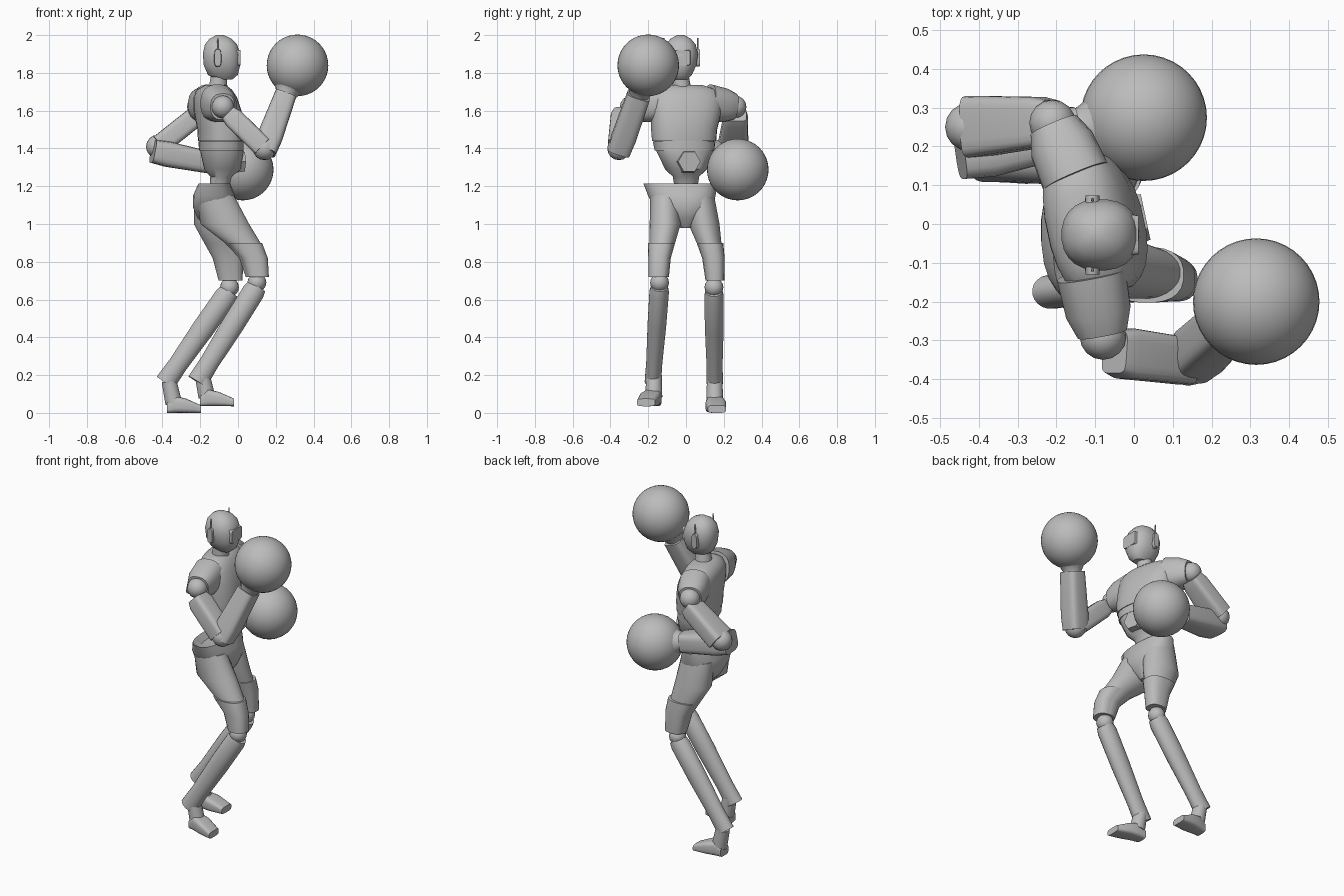
import bpy, bmesh, math
from mathutils import Vector

if "Cube" in bpy.data.objects:
    bpy.data.objects.remove(bpy.data.objects["Cube"])

grey = bpy.data.materials.new("plain_grey")
grey.use_nodes = True
COLOR = (0.5, 0.5, 0.5, 1)
grey.diffuse_color = COLOR
grey.node_tree.nodes["Principled BSDF"].inputs["Base Color"].default_value = COLOR

X, Y, Z = Vector((1, 0, 0)), Vector((0, 1, 0)), Vector((0, 0, 1))
YAW = math.radians(12)
FACING = Vector((math.cos(YAW), math.sin(YAW), 0))
ACROSS = Vector((-math.sin(YAW), math.cos(YAW), 0))


def finish(name, bm, angle=40):
    bmesh.ops.recalc_face_normals(bm, faces=bm.faces)
    mesh = bpy.data.meshes.new(name)
    bm.to_mesh(mesh)
    bm.free()
    mesh.materials.append(grey)
    obj = bpy.data.objects.new(name, mesh)
    bpy.context.collection.objects.link(obj)
    bpy.ops.object.select_all(action="DESELECT")
    obj.select_set(True)
    bpy.context.view_layer.objects.active = obj
    bpy.ops.object.shade_smooth_by_angle(angle=math.radians(angle))
    return obj


def loft(name, rings, axis=Z, side=Y, power=2, n=20):
    """Skin rounded rings (centre, half depth, half width) set across the axis."""
    axis = axis.normalized()
    v = (side - axis * side.dot(axis)).normalized()
    u = v.cross(axis)
    bm = bmesh.new()
    loops = []
    for centre, a, b in rings:
        loop = []
        for i in range(n):
            t = math.tau * (i + 0.5) / n
            c, s = math.cos(t), math.sin(t)
            c = math.copysign(abs(c) ** (2 / power), c)
            s = math.copysign(abs(s) ** (2 / power), s)
            loop.append(bm.verts.new(Vector(centre) + u * a * c + v * b * s))
        loops.append(loop)
    for low, high in zip(loops, loops[1:]):
        for i in range(n):
            j = (i + 1) % n
            bm.faces.new((low[i], low[j], high[j], high[i]))
    bm.faces.new(loops[0])
    bm.faces.new(loops[-1])
    return finish(name, bm)


def limb(name, start, end, sizes, side=Y, power=2, n=20):
    """Straight limb; sizes are (fraction, half depth, half width)."""
    a, b = Vector(start), Vector(end)
    rings = [(a.lerp(b, t), d, w) for t, d, w in sizes]
    return loft(name, rings, b - a, side, power, n)


def stack(name, rows, side=Y, power=2, n=24):
    """Horizontal slices given as (z, x, y, half depth, half width)."""
    return loft(name, [((x, y, z), a, b) for z, x, y, a, b in rows], Z, side, power, n)


def ball(name, centre, r, segments=16):
    bm = bmesh.new()
    bmesh.ops.create_uvsphere(bm, u_segments=segments, v_segments=segments // 2, radius=r)
    bmesh.ops.translate(bm, verts=bm.verts, vec=centre)
    return finish(name, bm)


# Head, face plate and neck
stack("head", [(1.765, -.075, -.028, .045, .035), (1.79, -.08, -.028, .08, .06),
               (1.84, -.085, -.028, .097, .083), (1.9, -.087, -.028, .1, .092),
               (1.95, -.09, -.028, .086, .08), (1.98, -.092, -.028, .06, .055),
               (2, -.095, -.028, .02, .02)], power=2.3)
loft("visor", [((-.02, -.028, 1.88), .045, .055), ((.012, -.028, 1.88), .04, .05)], X, Y, 8)
stack("neck", [(1.68, -.11, -.02, .055, .055), (1.79, -.1, -.028, .042, .042)])

# Ear pods with aerials
for label, y, out in (("left", .062, 1), ("right", -.118, -1)):
    loft(label + "_ear", [((-.107, y - out * .03, 1.88), .05, .022),
                          ((-.107, y + out * .012, 1.88), .045, .018)], Y, X, 3)
    stack(label + "_aerial", [(1.9, -.107, y, .006, .006), (1.985, -.107, y, .003, .003)], n=6)

# Torso
stack("chest", [(1.44, -.09, -.01, .115, .17), (1.5, -.09, -.01, .118, .175),
                (1.6, -.108, 0, .118, .19), (1.67, -.12, 0, .105, .195),
                (1.71, -.125, 0, .085, .165), (1.735, -.12, -.01, .05, .1)], ACROSS, 2.5)
stack("abdomen", [(1.19, -.1, 0, .05, .06), (1.25, -.09, 0, .055, .07),
                  (1.29, -.082, 0, .095, .11), (1.38, -.085, -.005, .11, .15),
                  (1.45, -.09, -.01, .11, .16)], ACROSS, 2.3)
stack("rib_band", [(1.39, -.088, -.008, .113, .158), (1.437, -.09, -.01, .114, .166)], ACROSS, 2.4)
loft("buckle", [((-.03, .005, 1.33), .068, .068), ((.03, .018, 1.33), .06, .06)], FACING, Y, 2, 6)

# Pelvis with flared hip crests
stack("pelvis", [(.98, -.11, 0, .05, .03), (1.03, -.12, -.005, .095, .09),
                 (1.09, -.122, -.015, .118, .155), (1.15, -.127, -.022, .112, .18),
                 (1.215, -.125, -.03, .085, .197), (1.18, -.12, -.03, .06, .14)], power=2.4)

# Legs
leg_data = {
    "right": dict(thigh=[(1.15, -.12, -.11, .1, .08), (1, -.07, -.11, .13, .083),
                         (.9, .025, -.125, .095, .068), (.82, .078, -.135, .072, .055),
                         (.72, .098, -.14, .058, .05)],
                  out=-1, knee=(.1, -.14, .69), ankle=(-.215, -.175, .165),
                  foot=(-.2, -.17, .035), splay=-.035),
    "left": dict(thigh=[(1.15, -.13, .07, .1, .08), (1, -.12, .095, .115, .083),
                        (.9, -.085, .122, .095, .066), (.82, -.058, .14, .077, .055),
                        (.7, -.043, .148, .06, .045)],
                 out=1, knee=(-.045, .148, .665), ankle=(-.385, .152, .16),
                 foot=(-.375, .152, 0), splay=.01)}
for label, d in leg_data.items():
    stack(label + "_thigh", d["thigh"])
    stack(label + "_knee_guard", [(z, x + .008, y + d["out"] * .006, a, b + .004)
                                  for z, x, y, a, b in reversed(d["thigh"][2:])], power=2.5)
    ball(label + "_knee", d["knee"], .05)
    top = Vector(d["knee"]) - Z * .02
    limb(label + "_shin", top, d["ankle"], [(0, .052, .045), (.06, .06, .052), (.4, .06, .05),
         (.8, .052, .043), (1, .056, .044)])
    fx, fy, fz = d["foot"]
    limb(label + "_ankle", (fx + .01, fy, fz + .17), (fx + .035, fy, fz + .05),
         [(0, .04, .042), (1, .045, .045)])
    loft(label + "_foot", [((fx + dx, fy + d["splay"] * t, fz + h), h, w)
                           for dx, t, h, w in ((0, 0, .028, .04), (.04, .2, .045, .047),
                                               (.1, .6, .038, .055), (.18, 1.2, .02, .048))],
         X, Y, 4)

# Arms with ball gloves
arm_data = {
    "right": dict(root=(-.11, -.13, 1.64), shoulder=(-.08, -.29, 1.62), upper=(-.05, -.33, 1.585),
                  elbow=(.14, -.355, 1.4), fore=(.14, -.355, 1.385), wrist=(.25, -.25, 1.68),
                  glove=(.315, -.2, 1.84), side=Y, wide=.06),
    "left": dict(root=(-.15, .12, 1.64), shoulder=(-.21, .26, 1.62), upper=(-.21, .265, 1.58),
                 elbow=(-.425, .25, 1.41), fore=(-.45, .195, 1.385), wrist=(-.15, .24, 1.325),
                 glove=(.025, .274, 1.288), side=Y, wide=.08)}
for label, d in arm_data.items():
    limb(label + "_sleeve", d["root"], d["shoulder"], [(0, .1, .09), (.6, .09, .085), (.95, .07, .065)], X, 2.5)
    ball(label + "_shoulder", d["shoulder"], .06)
    limb(label + "_upper_arm", d["upper"], d["elbow"],
         [(0, .045, .055), (.15, .055, .065), (.95, .055, d["wide"])], Y, 5)
    ball(label + "_elbow", d["elbow"], .062)
    limb(label + "_forearm", d["fore"], d["wrist"],
         [(0, .062, d["wide"]), (.25, .068, d["wide"] + .005), (1, .058, .062)], Y, 4)
    limb(label + "_cuff", d["wrist"], d["glove"], [(-.1, .05, .05), (0, .052, .052), (.2, .07, .07), (.45, .11, .11)])
    ball(label + "_glove", d["glove"], .163, 40)
